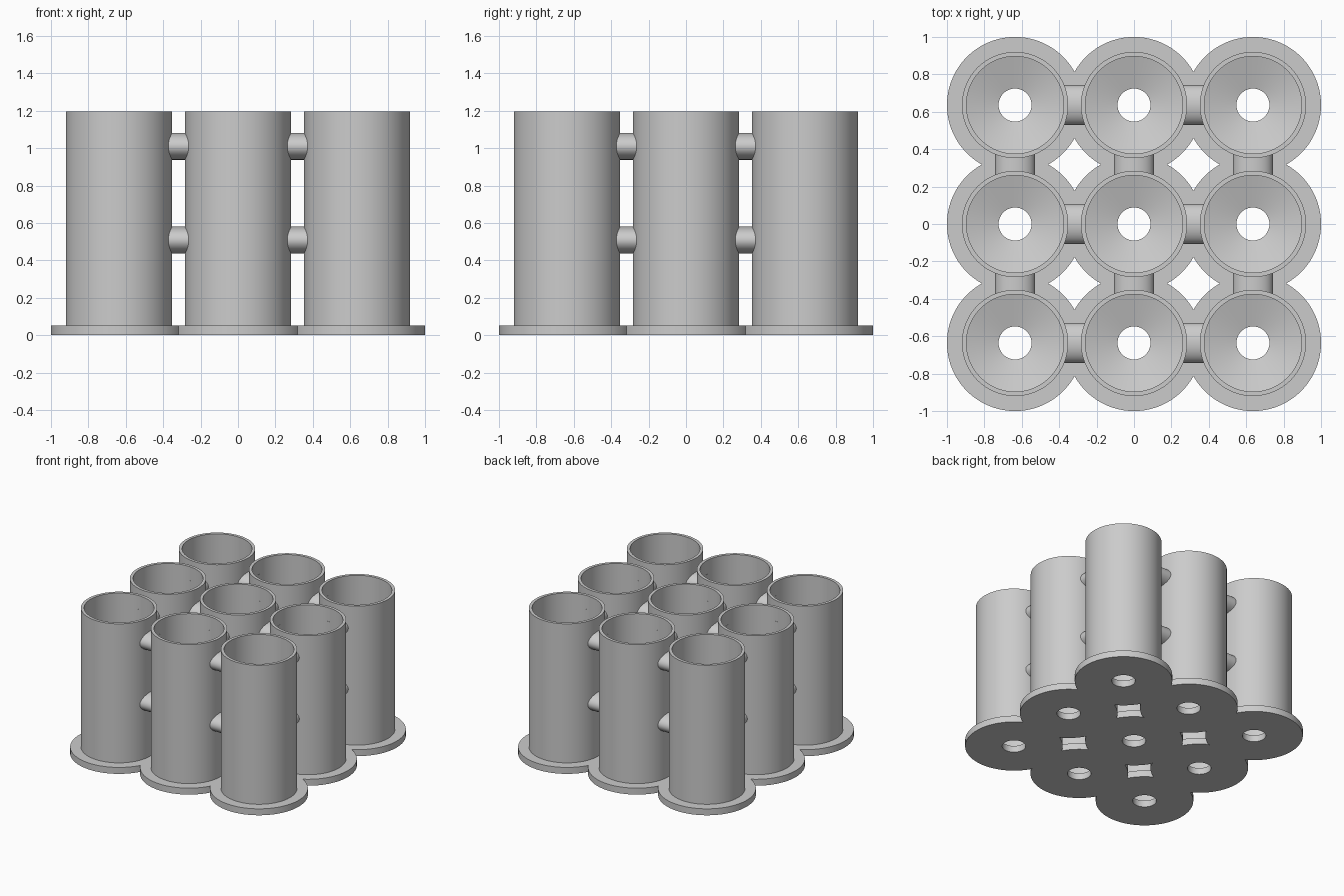
import bpy, bmesh, math
from mathutils import Matrix

cube = bpy.data.objects.get("Cube")
if cube:
    bpy.data.objects.remove(cube, do_unlink=True)

PITCH = 0.636
HALF = PITCH / 2
HEIGHT = 1.195
BASE = 0.053
R_FLANGE, R_OUT, R_IN, R_HOLE = 0.364, 0.284, 0.26, 0.088
SEGMENTS = 160

grey = bpy.data.materials.new("light grey plastic")
grey.diffuse_color = (0.6, 0.6, 0.6, 1)
grey.use_nodes = True
grey.node_tree.nodes["Principled BSDF"].inputs["Base Color"].default_value = (0.6, 0.6, 0.6, 1)


def finish(bm, name):
    bmesh.ops.recalc_face_normals(bm, faces=bm.faces)
    mesh = bpy.data.meshes.new(name)
    bm.to_mesh(mesh)
    bm.free()
    mesh.materials.append(grey)
    obj = bpy.data.objects.new(name, mesh)
    bpy.context.collection.objects.link(obj)
    bpy.ops.object.select_all(action='DESELECT')
    obj.select_set(True)
    bpy.context.view_layer.objects.active = obj
    bpy.ops.object.shade_smooth_by_angle(angle=math.radians(30))
    # keep the shallow funnel crisp against its neighbours
    return obj


# Closed lathe profile: flange, outer wall, rim, inner wall, funnel floor, drain hole
PROFILE = [(R_HOLE, 0), (R_FLANGE, 0), (R_FLANGE, BASE), (R_OUT, BASE),
           (R_OUT, HEIGHT), (R_IN, HEIGHT), (R_IN, BASE + 0.05), (R_HOLE, BASE)]


def tube(i, j):
    """Cup with its flange trimmed flat where it meets a neighbour."""
    lo_x, hi_x = (-HALF if i > -1 else -1), (HALF if i < 1 else 1)
    lo_y, hi_y = (-HALF if j > -1 else -1), (HALF if j < 1 else 1)
    bm = bmesh.new()
    rings = []
    for r, z in PROFILE:
        ring = []
        for s in range(SEGMENTS):
            a = math.tau * s / SEGMENTS
            x = min(max(r * math.cos(a), lo_x), hi_x)
            y = min(max(r * math.sin(a), lo_y), hi_y)
            ring.append(bm.verts.new((x + i * PITCH, y + j * PITCH, z)))
        rings.append(ring)

    def trimmed(v):
        x, y = v.co.x - i * PITCH, v.co.y - j * PITCH
        return math.hypot(x, y) < R_FLANGE - 1e-5

    for k, ring in enumerate(rings):
        above = rings[(k + 1) % len(rings)]
        for s in range(SEGMENTS):
            t = (s + 1) % SEGMENTS
            # the joint between two flanges stays open inside the plate
            if k == 1 and (trimmed(ring[s]) or trimmed(ring[t])):
                continue
            bm.faces.new((ring[s], ring[t], above[t], above[s]))
    finish(bm, f"cup_{i + 2}_{j + 2}")


def rod(name, x, y, z, turn):
    """Oval bar bridging the gap between two cups."""
    bm = bmesh.new()
    bmesh.ops.create_cone(bm, cap_ends=False, segments=64, radius1=1, radius2=1, depth=1)
    shape = Matrix.Diagonal((0.072, 0.106, 0.118, 1))
    lay = Matrix.Rotation(math.pi / 2, 4, 'Y')
    spin = Matrix.Rotation(turn, 4, 'Z')
    bm.transform(Matrix.Translation((x, y, z)) @ spin @ lay @ shape)
    finish(bm, name)


for i in (-1, 0, 1):
    for j in (-1, 0, 1):
        tube(i, j)

# Two levels of connecting bars in both directions
for level, z in (("lower", 0.508), ("upper", 1.01)):
    for row in (-1, 0, 1):
        for side in (-1, 1):
            tag = f"{level}_{row + 2}_{'a' if side < 0 else 'b'}"
            rod(f"cross_bar_{tag}", side * HALF, row * PITCH, z, 0)
            rod(f"long_bar_{tag}", row * PITCH, side * HALF, z, math.pi / 2)
